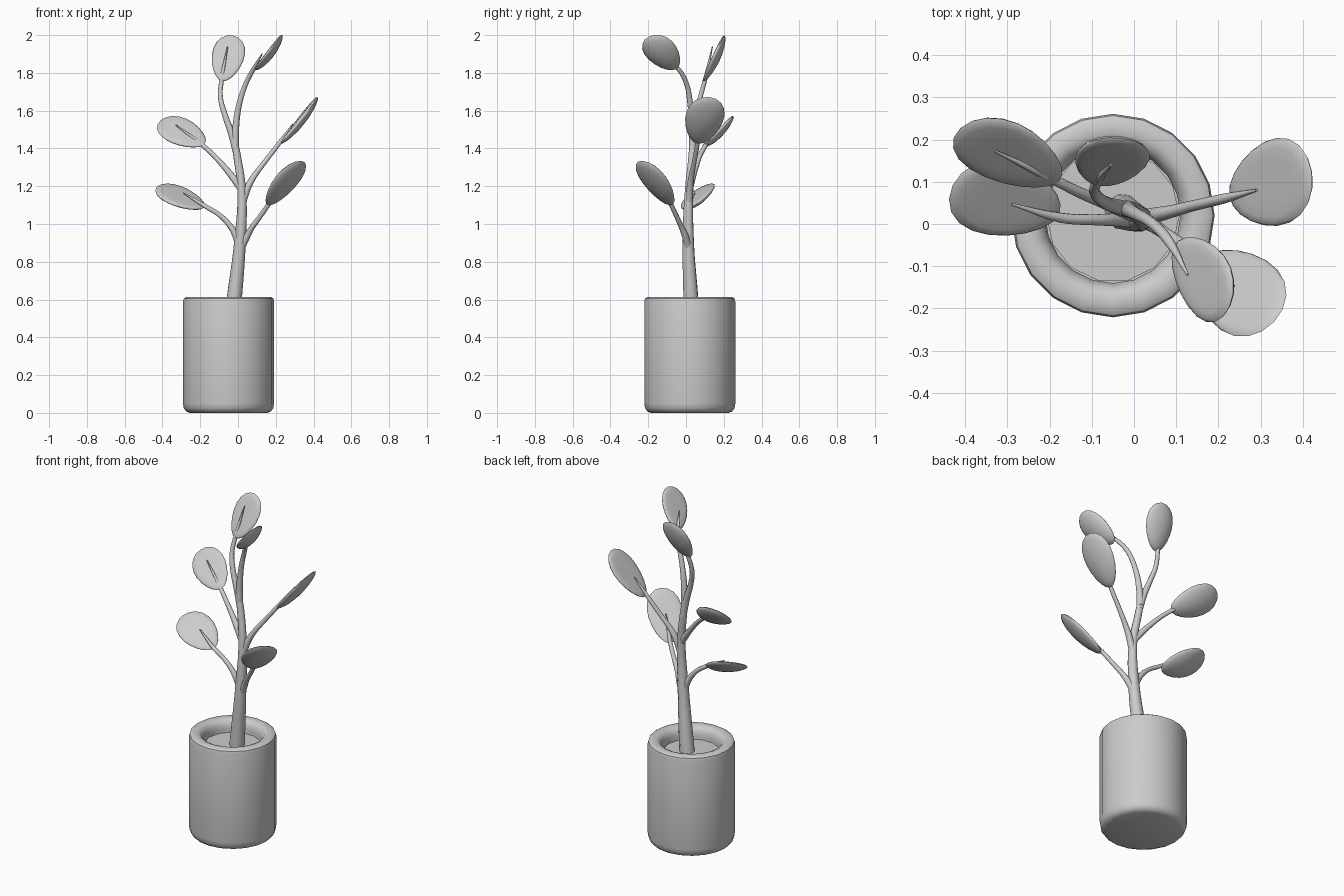
import bpy, bmesh, math
from mathutils import Vector, Matrix

if "Cube" in bpy.data.objects:
    bpy.data.objects.remove(bpy.data.objects["Cube"])


def add_mesh(name, bm, angle=40):
    bmesh.ops.recalc_face_normals(bm, faces=bm.faces)
    me = bpy.data.meshes.new(name)
    bm.to_mesh(me)
    bm.free()
    ob = bpy.data.objects.new(name, me)
    bpy.context.collection.objects.link(ob)
    select(ob)
    bpy.ops.object.shade_smooth_by_angle(angle=math.radians(angle))
    return ob


def select(ob):
    bpy.ops.object.select_all(action='DESELECT')
    ob.select_set(True)
    bpy.context.view_layer.objects.active = ob


def lathe(name, profile, centre, sides):
    """Spin an (r, z) profile that starts and ends on the axis."""
    bm = bmesh.new()
    vs = [bm.verts.new((r, 0, z)) for r, z in profile]
    edges = [bm.edges.new(p) for p in zip(vs, vs[1:])]
    bmesh.ops.spin(bm, geom=vs + edges, cent=(0, 0, 0), axis=(0, 0, 1),
                   angle=math.tau, steps=sides)
    bmesh.ops.remove_doubles(bm, verts=bm.verts, dist=1e-4)
    ob = add_mesh(name, bm)
    ob.location = centre
    return ob


def stem(name, points):
    """Smooth tapered tube through (x, y, z, radius) points."""
    cu = bpy.data.curves.new(name, 'CURVE')
    cu.dimensions = '3D'
    cu.bevel_depth = 1
    cu.bevel_resolution = 3
    cu.resolution_u = 5
    cu.use_fill_caps = True
    sp = cu.splines.new('BEZIER')
    sp.bezier_points.add(len(points) - 1)
    for bp, (x, y, z, r) in zip(sp.bezier_points, points):
        bp.co = (x, y, z)
        bp.radius = r
        bp.handle_left_type = bp.handle_right_type = 'AUTO'
    ob = bpy.data.objects.new(name, cu)
    bpy.context.collection.objects.link(ob)
    select(ob)
    bpy.ops.object.convert(target='MESH')
    bpy.ops.object.shade_smooth_by_angle(angle=math.radians(50))


def leaf(name, centre, along, normal, a, b):
    """Thick rounded leaf, wider toward the tip and slightly cupped."""
    u = Vector(along).normalized()
    n = Vector(normal)
    n = (n - u * n.dot(u)).normalized()
    v = n.cross(u)
    bm = bmesh.new()
    bmesh.ops.create_uvsphere(bm, u_segments=20, v_segments=10, radius=1)
    for vert in bm.verts:
        x, y, z = vert.co
        rr = x * x + y * y
        vert.co = (a * x, b * y * (1 + 0.2 * x), 0.021 * z + 0.012 * (rr - 0.5))
    rot = Matrix((u, v, n)).transposed().to_4x4()
    bm.transform(Matrix.Translation(centre) @ rot)
    add_mesh(name, bm, 80)


# pot with rounded rim, and soil
POT = (-0.05, 0.02, 0)
lathe("pot", [(0, 0), (0.205, 0), (0.225, 0.008), (0.237, 0.025), (0.241, 0.05),
              (0.241, 0.59), (0.237, 0.605), (0.225, 0.613), (0.195, 0.613),
              (0.178, 0.605), (0.165, 0.585), (0.16, 0.56), (0.16, 0.5), (0, 0.5)],
      POT, 20)
lathe("soil", [(0, 0.505), (0.158, 0.505), (0.158, 0.54), (0, 0.54)], POT, 14)

# trunk
stem("trunk", [(-0.03, 0.03, 0.51, 0.043), (-0.018, 0.025, 0.62, 0.04),
               (0.01, 0.012, 0.9, 0.031), (0.02, 0.016, 1.17, 0.023),
               (-0.008, 0.034, 1.38, 0.02), (-0.02, 0.036, 1.45, 0.015)])

# branches: each ends on the upper face of its leaf
R = (0.02, 0.018, 0.015, 0.013, 0.012, 0.003)
branches = {
    "low_left": [(0.01, 0.012, 0.86), (-0.015, 0.01, 0.945), (-0.05, 0.01, 1.0),
                 (-0.095, 0.01, 1.045), (-0.175, 0.015, 1.095), (-0.29, 0.047, 1.165)],
    "low_right": [(0.015, 0.012, 0.87), (0.045, -0.002, 0.93), (0.07, -0.02, 0.975),
                  (0.11, -0.045, 1.03), (0.162, -0.08, 1.105), (0.237, -0.147, 1.235)],
    "mid_left": [(0.015, 0.018, 1.19), (-0.03, 0.035, 1.25), (-0.075, 0.053, 1.305),
                 (-0.125, 0.073, 1.36), (-0.18, 0.10, 1.41), (-0.33, 0.173, 1.525)],
    "mid_right": [(0.022, 0.015, 1.11), (0.055, 0.022, 1.2), (0.09, 0.03, 1.26),
                  (0.135, 0.042, 1.32), (0.212, 0.06, 1.42), (0.29, 0.08, 1.53)],
    "top_left": [(-0.01, 0.034, 1.39), (-0.035, 0.04, 1.48), (-0.07, 0.052, 1.58),
                 (-0.093, 0.075, 1.67), (-0.087, 0.10, 1.76), (-0.055, 0.14, 1.94)],
    "top_right": [(-0.015, 0.036, 1.41), (-0.011, 0.032, 1.52), (0.008, 0.022, 1.64),
                  (0.045, 0.0, 1.75), (0.082, -0.04, 1.82), (0.127, -0.12, 1.90)],
}
for key, pts in branches.items():
    stem("branch_" + key, [(*p, r) for p, r in zip(pts, R)])

# leaves: centre, direction to tip, upper-face normal, half length, half width
leaves = {
    "low_left": ((-0.305, 0.06, 1.137), (-.89, .24, .39), (.21, -.5, .84), 0.142, 0.1),
    "low_right": ((0.25, -0.16, 1.213), (.52, -.46, .72), (-.5, .5, .7), 0.163, 0.097),
    "mid_left": ((-0.295, 0.168, 1.48), (-.79, .43, .43), (0, -.7, .7), 0.147, 0.094),
    "mid_right": ((0.328, 0.095, 1.545), (.6, .18, .76), (-.77, -.05, .63), 0.16, 0.101),
    "top_left": ((-0.055, 0.153, 1.875), (.2, .41, .89), (-.05, -.9, .42), 0.136, 0.085),
    "top_right": ((0.165, -0.125, 1.902), (.51, -.55, .67), (-.75, 0, .66), 0.13, 0.086),
}
for key, spec in leaves.items():
    leaf("leaf_" + key, *spec)
